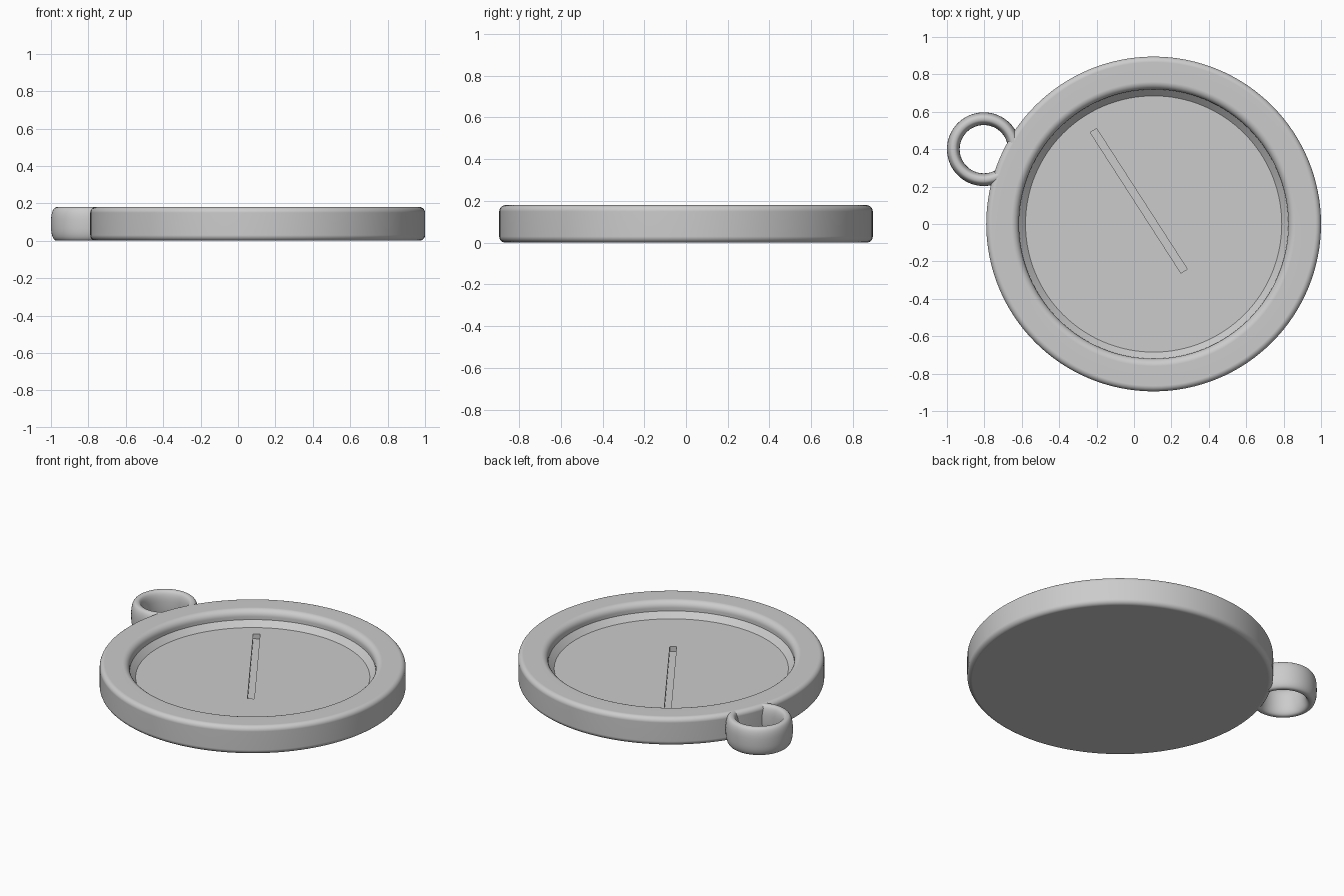
import bpy
import bmesh
from math import sin, cos, pi, radians, atan2, copysign
from mathutils import Matrix, Vector

if "Cube" in bpy.data.objects:
    bpy.data.objects.remove(bpy.data.objects["Cube"])

grey = bpy.data.materials.new("plain_grey")
grey.use_nodes = True
grey.diffuse_color = (0.6, 0.6, 0.6, 1)
grey.node_tree.nodes["Principled BSDF"].inputs["Base Color"].default_value = (0.6, 0.6, 0.6, 1)


def add_object(name, bm):
    mesh = bpy.data.meshes.new(name)
    bmesh.ops.recalc_face_normals(bm, faces=bm.faces)
    bm.to_mesh(mesh)
    bm.free()
    mesh.materials.append(grey)
    obj = bpy.data.objects.new(name, mesh)
    bpy.context.collection.objects.link(obj)
    return obj


def lathe(name, profile, location, steps, closed=False):
    """Turn an (r, z) profile about z; an open profile gets its holes capped."""
    bm = bmesh.new()
    verts = [bm.verts.new((r, 0, z)) for r, z in profile]
    edges = [bm.edges.new(pair) for pair in zip(verts, verts[1:])]
    if closed:
        edges.append(bm.edges.new((verts[-1], verts[0])))
    bmesh.ops.spin(bm, geom=verts + edges, cent=(0, 0, 0), axis=(0, 0, 1),
                   angle=2 * pi, steps=steps, use_duplicate=False)
    bmesh.ops.remove_doubles(bm, verts=bm.verts, dist=0.0001)
    if not closed:
        bmesh.ops.holes_fill(bm, edges=[e for e in bm.edges if e.is_boundary], sides=0)
    obj = add_object(name, bm)
    obj.location = location
    return obj


def arc(r, z, radius, start, end, segments=6):
    """Points of a rounded corner centred on (r, z)."""
    angles = [radians(start + (end - start) * i / segments) for i in range(segments + 1)]
    return [(r + radius * cos(a), z + radius * sin(a)) for a in angles]


def smooth(obj):
    bpy.ops.object.select_all(action='DESELECT')
    obj.select_set(True)
    bpy.context.view_layer.objects.active = obj
    bpy.ops.object.shade_smooth_by_angle(angle=radians(30))
    obj.modifiers.new("even_shading", 'WEIGHTED_NORMAL').keep_sharp = True


# Dish: rounded rim, straight inner wall, chamfer down to the sunken floor
HEIGHT, RADIUS, ROUND, LIP = 0.18, 0.895, 0.03, 0.04
FLOOR = 0.085
profile = (arc(RADIUS - ROUND, ROUND, ROUND, -90, 0)
           + arc(RADIUS - ROUND, HEIGHT - ROUND, ROUND, 0, 90)
           + arc(0.72 + LIP, HEIGHT - LIP, LIP, 90, 180)
           + [(0.72, 0.12), (0.685, FLOOR)])
dish = lathe("dish", profile, (0.105, 0, 0), 128)

# Slot: slanted groove cut in the floor
start, end = Vector((-0.217, 0.5, 0)), Vector((0.268, -0.252, 0))
run = end - start
bm = bmesh.new()
bmesh.ops.create_cube(bm, size=1, matrix=Matrix.Diagonal((run.length, 0.04, 0.06, 1)))
cutter = add_object("slot_cutter", bm)
cutter.location = (start + end) / 2 + Vector((0, 0, FLOOR))
cutter.rotation_euler.z = atan2(run.y, run.x)
cutter.hide_render = True
cut = dish.modifiers.new("slot", 'BOOLEAN')
cut.operation = 'DIFFERENCE'
cut.solver = 'EXACT'
cut.object = cutter
bpy.context.view_layer.objects.active = dish
bpy.ops.object.modifier_apply(modifier=cut.name)
bpy.data.objects.remove(cutter)
smooth(dish)

# Hanging ring: tall band with a rounded cross-section
HALF_WIDTH, HALF_HEIGHT, STEPS = 0.034, HEIGHT / 2, 32


def soft(value):
    return copysign(abs(value) ** 0.8, value)


section = [(0.163 + HALF_WIDTH * soft(cos(2 * pi * i / STEPS)),
            HALF_HEIGHT + HALF_HEIGHT * soft(sin(2 * pi * i / STEPS)))
           for i in range(STEPS)]
ring = lathe("hanging_ring", section, (-0.803, 0.4, 0), 64, closed=True)
smooth(ring)
